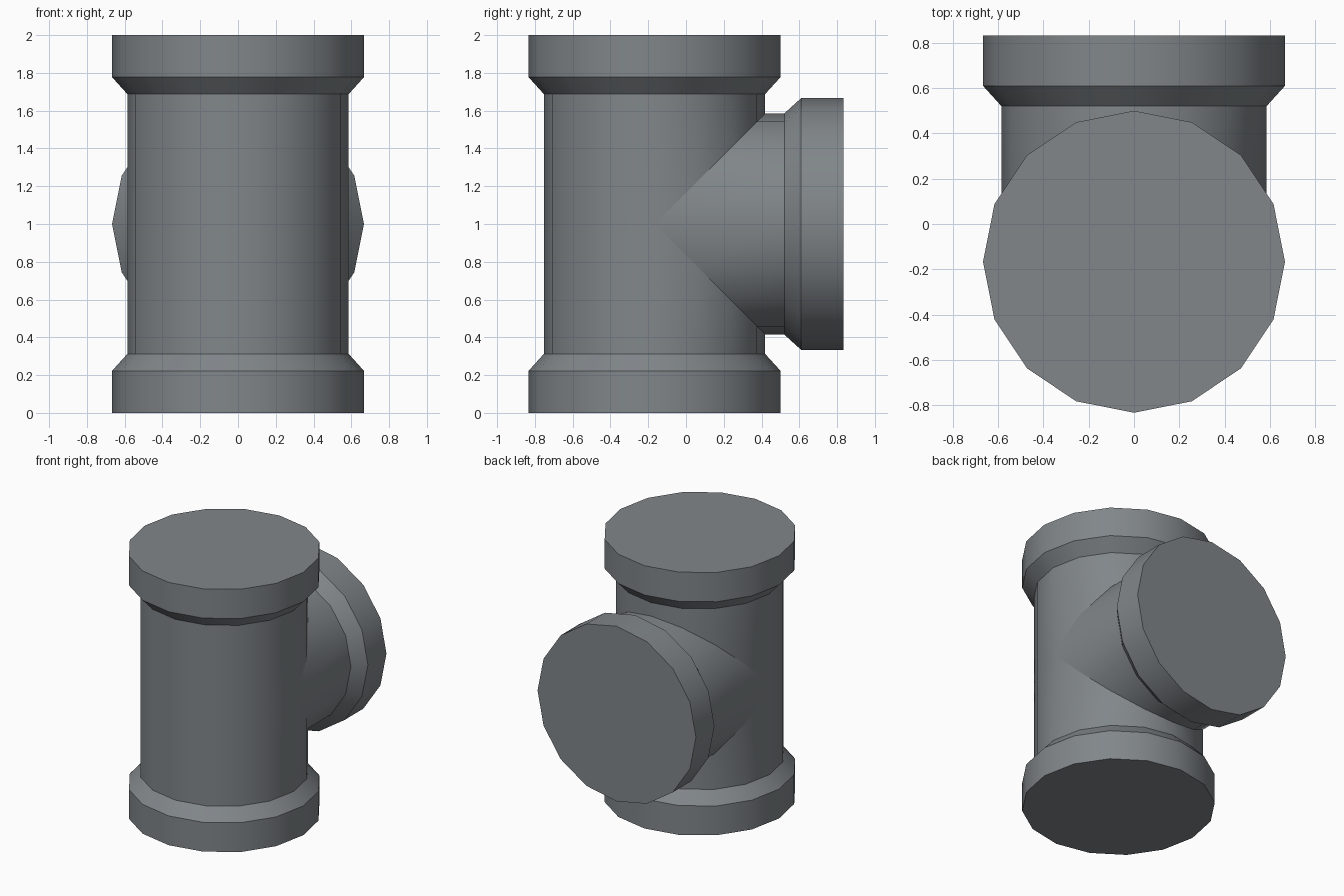
import bpy, bmesh
from math import sin, cos, tau

if "Cube" in bpy.data.objects:
    bpy.data.objects.remove(bpy.data.objects["Cube"])

N = 16                      # sides of every pipe
R, RC = 0.586, 0.6667       # pipe and collar radius
Y0, ZC = -0.1667, 1.0       # run axis in y, branch axis in z

bm = bmesh.new()


def ring(point):
    """Ring of N vertices; point maps (cos, sin) to a position."""
    return [bm.verts.new(point(cos(tau * i / N), sin(tau * i / N))) for i in range(N)]


def bridge(a, b):
    for i in range(N):
        j = (i + 1) % N
        bm.faces.new((a[i], a[j], b[j], b[i]))


def run_ring(r, z):
    return ring(lambda c, s: (r * c, Y0 + r * s, z))


def branch_ring(r, y):
    return ring(lambda c, s: (r * c, y, ZC + r * s))


def collar(start, rings):
    """Flared socket: chamfer, straight wall and closed end."""
    prev = start
    for cur in rings:
        bridge(prev, cur)
        prev = cur
    bm.faces.new(prev)


# Vertical run: each half meets the branch along a mitred seam
for d in (-1, 1):
    seam = ring(lambda c, s: (R * c, Y0 + R * s, ZC + d * max(0, R * s)))
    neck = run_ring(R, ZC + d * 0.688)
    bridge(seam, neck)
    collar(neck, [run_ring(RC, ZC + d * 0.777), run_ring(RC, ZC + d)])

# Side branch, starting on the same seam
seam = ring(lambda c, s: (R * c, Y0 + abs(R * s), ZC + R * s))
neck = branch_ring(R, 0.521)
bridge(seam, neck)
collar(neck, [branch_ring(RC, 0.61), branch_ring(RC, 0.8333)])

# Weld the seams into one closed shell
bmesh.ops.remove_doubles(bm, verts=bm.verts, dist=0.0005)
bmesh.ops.recalc_face_normals(bm, faces=bm.faces)

mesh = bpy.data.meshes.new("pipe_tee")
bm.to_mesh(mesh)
bm.free()
tee = bpy.data.objects.new("pipe_tee", mesh)
bpy.context.collection.objects.link(tee)
bpy.context.view_layer.objects.active = tee
tee.select_set(True)
bpy.ops.object.shade_smooth_by_angle()

# Crisp mitre where the branch meets the run, down to its points
for e in mesh.edges:
    ends = [mesh.vertices[v].co for v in e.vertices]
    if all(abs(abs(p.z - ZC) - (p.y - Y0)) < 0.001 for p in ends):
        e.use_edge_sharp = True

# Dark grey metal
metal = bpy.data.materials.new("dark_grey_metal")
metal.diffuse_color = (0.22, 0.24, 0.255, 1)
metal.use_nodes = True
metal.node_tree.nodes["Principled BSDF"].inputs["Base Color"].default_value = metal.diffuse_color
mesh.materials.append(metal)
